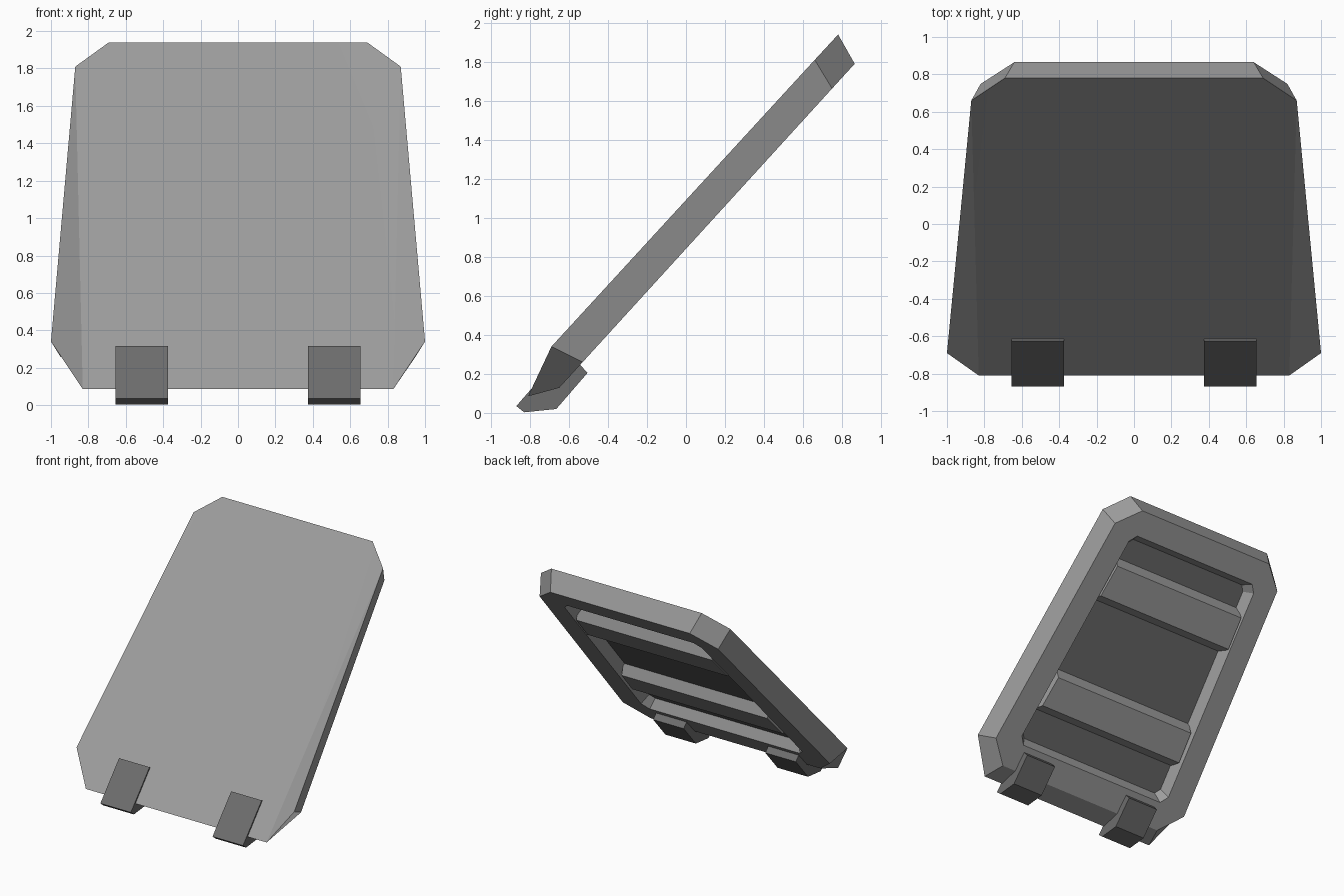
import bpy, bmesh
from mathutils import Vector

if "Cube" in bpy.data.objects:
    bpy.data.objects.remove(bpy.data.objects["Cube"])


def material(name, v):
    m = bpy.data.materials.new(name)
    m.diffuse_color = (v, v, v, 1)
    m.use_nodes = True
    m.node_tree.nodes["Principled BSDF"].inputs["Base Color"].default_value = m.diffuse_color
    return m


light = material("light grey", 0.34)
dark = material("dark grey", 0.155)


def finish(name, bm, mats):
    bmesh.ops.recalc_face_normals(bm, faces=bm.faces)
    me = bpy.data.meshes.new(name)
    bm.to_mesh(me)
    bm.free()
    ob = bpy.data.objects.new(name, me)
    bpy.context.collection.objects.link(ob)
    for m in mats:
        me.materials.append(m)
    return ob


def on_back(x, t, depth=0.0):
    """Point on the sloping back plane: t runs bottom to top, depth goes into the panel."""
    return Vector((x, -0.53 + 1.395 * t - 0.739 * depth, 0.26 + 1.53 * t + 0.674 * depth))


def ring(bm, half):
    """Closed loop of eight vertices from the four points of the +x half."""
    pts = [Vector(p) for p in half]
    pts += [Vector((-p.x, p.y, p.z)) for p in reversed(pts)]
    return [bm.verts.new(p) for p in pts]


def bridge(bm, a, b):
    n = len(a)
    for i in range(n):
        j = (i + 1) % n
        bm.faces.new((a[i], a[j], b[j], b[i]))


# Panel: chamfered slab with a recessed tray in the back
DEPTH = 0.08
bm = bmesh.new()
front = ring(bm, [(0.83, -0.81, 0.085), (1, -0.69, 0.34), (0.87, 0.66, 1.81), (0.69, 0.78, 1.94)])
back = ring(bm, [on_back(0.78, -0.086), on_back(0.95, 0), on_back(0.82, 0.917), on_back(0.64, 1)])
rim = ring(bm, [on_back(0.69, 0.015), on_back(0.74, 0.045), on_back(0.63, 0.875), on_back(0.58, 0.905)])
floor = ring(bm, [on_back(0.66, 0.036, DEPTH), on_back(0.695, 0.058, DEPTH),
                  on_back(0.585, 0.862, DEPTH), on_back(0.55, 0.884, DEPTH)])
bridge(bm, front, back)
bridge(bm, back, rim)
bridge(bm, rim, floor)
tray = bm.faces.new(floor)
tray.material_index = 1
# front skin: flat middle with folded side strips
D, A, B, C, c, b, a, d = front
for f in ((D, C, c, d), (D, A, B), (D, B, C), (d, b, a), (d, c, b)):
    bm.faces.new(f)
panel = finish("panel", bm, [light, dark])
bpy.context.view_layer.objects.active = panel
panel.select_set(True)
bpy.ops.object.shade_smooth_by_angle(angle=0.35)
panel.select_set(False)


# Cross ribs: trapezoid bars lying in the tray, flush with the rim
def rib(name, t0, t1, w0, w1):
    bm = bmesh.new()
    s = 0.028
    top = [bm.verts.new(on_back(x, t)) for x, t in ((w0, t0), (w1, t1), (-w1, t1), (-w0, t0))]
    base = [bm.verts.new(on_back(x, t, DEPTH + 0.01)) for x, t in
            ((w0, t0 - s), (w1, t1 + s), (-w1, t1 + s), (-w0, t0 - s))]
    bm.faces.new(top)
    bm.faces.new(base)
    bridge(bm, top, base)
    finish(name, bm, [light])


rib("upper_rib", 0.645, 0.772, 0.645, 0.625)
rib("lower_rib", 0.18, 0.30, 0.69, 0.67)

# Clips: profile wrapping the bottom edge, extruded along x
PROFILE = [(-0.87, 0.035), (-0.83, 0.003), (-0.665, 0.02), (-0.505, 0.205),
           (-0.555, 0.26), (-0.605, 0.305), (-0.625, 0.317)]
for name, x0 in (("right_clip", 0.375), ("left_clip", -0.655)):
    bm = bmesh.new()
    p = [bm.verts.new((x0, y, z)) for y, z in PROFILE]
    q = [bm.verts.new((x0 + 0.28, y, z)) for y, z in PROFILE]
    bm.faces.new(p)
    bm.faces.new(q)
    bridge(bm, p, q)
    finish(name, bm, [dark])
